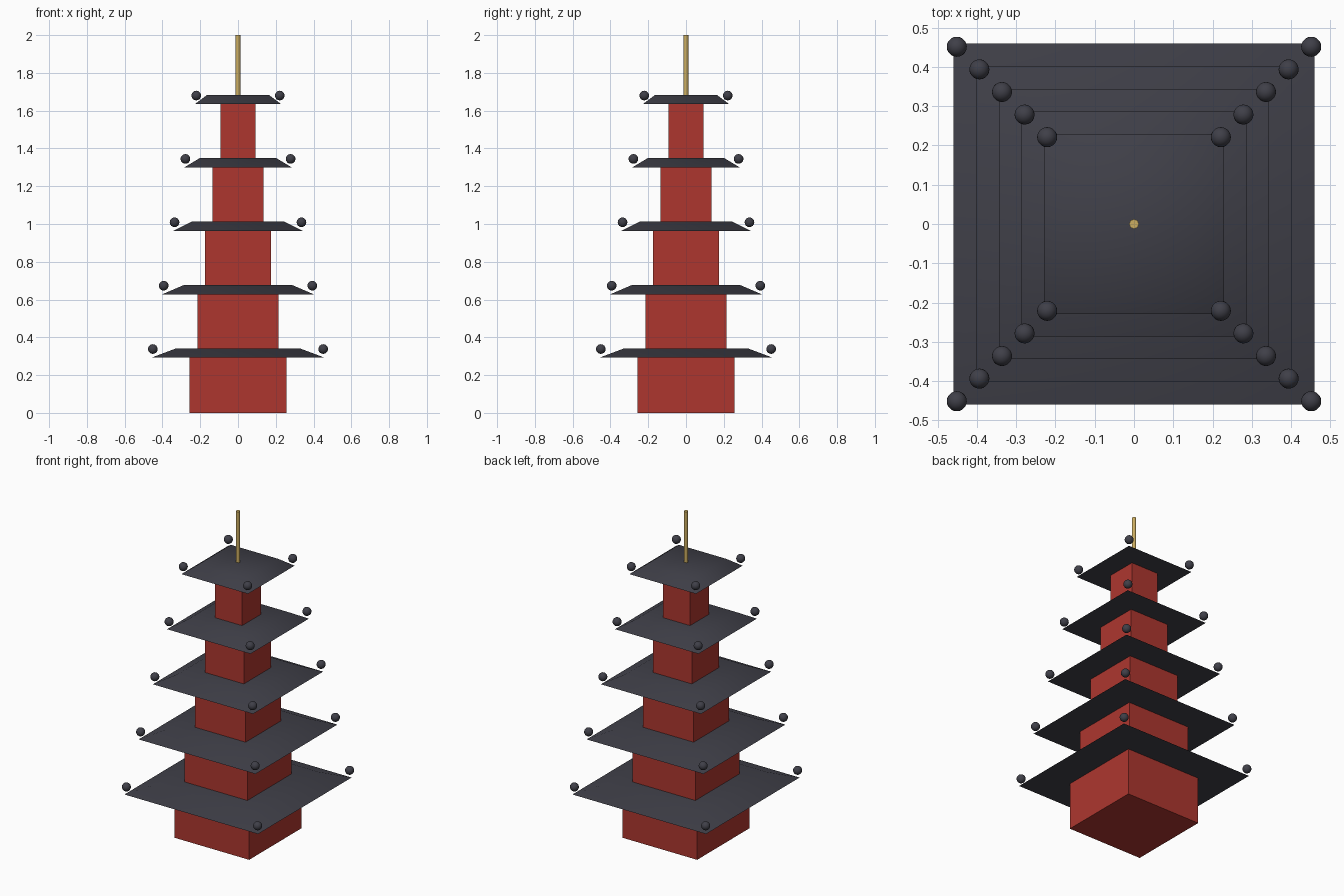
import bpy
import math

cube = bpy.data.objects.get("Cube")
if cube:
    bpy.data.objects.remove(cube, do_unlink=True)


def make_material(name, rgb, metallic=0.0):
    mat = bpy.data.materials.new(name)
    mat.use_nodes = True
    mat.diffuse_color = (*rgb, 1)
    mat.node_tree.nodes["Principled BSDF"].inputs["Base Color"].default_value = (*rgb, 1)
    return mat


red = make_material("red lacquer", (0.42, 0.037, 0.028))
slate = make_material("dark slate", (0.05, 0.05, 0.065))
gold = make_material("gold", (0.60, 0.42, 0.12))


def finish(name, mat, smooth_angle=None):
    obj = bpy.context.object
    obj.name = name
    obj.data.materials.append(mat)
    if smooth_angle:
        bpy.ops.object.shade_smooth_by_angle(angle=math.radians(smooth_angle))
    return obj


def box(name, half, bottom, top, mat):
    bpy.ops.mesh.primitive_cube_add(size=2, location=(0, 0, (bottom + top) / 2))
    bpy.context.object.scale = (half, half, (top - bottom) / 2)
    bpy.ops.object.transform_apply(location=False, rotation=False, scale=True)
    return finish(name, mat)


def hipped_roof(name, half, top_half, bottom, top, mat):
    """Square frustum with softly shaded hips and a crisp eave."""
    r = math.sqrt(2)
    bpy.ops.mesh.primitive_cone_add(vertices=4, radius1=half * r, radius2=top_half * r,
                                    depth=top - bottom, location=(0, 0, (bottom + top) / 2),
                                    rotation=(0, 0, math.pi / 4))
    bpy.ops.object.transform_apply(location=False, rotation=True, scale=False)
    return finish(name, mat, 60)


TIERS = 5
PITCH = 0.3355

for i in range(TIERS):
    base = i * PITCH
    n = i + 1
    # Storey walls and the roof above them
    box(f"storey_{n}", 0.256 - 0.0407 * i, base, base + 0.3, red)
    half = 0.459 - 0.0575 * i
    hipped_roof(f"roof_{n}", half, half * 0.71, base + 0.292, base + 0.342, slate)
    # Ball ornaments above the four roof corners
    for sx, side in ((-1, "right"), (1, "left")):
        for sy, end in ((-1, "front"), (1, "back")):
            reach = half - 0.008
            bpy.ops.mesh.primitive_uv_sphere_add(segments=20, ring_count=12, radius=0.0255,
                                                 location=(sx * reach, sy * reach, base + 0.338))
            finish(f"corner_ball_{n}_{end}_{side}", slate, 60)

# Spire on the top roof
bpy.ops.mesh.primitive_cylinder_add(vertices=8, radius=0.0125, depth=0.32, location=(0, 0, 1.84))
finish("spire", gold, 60)
